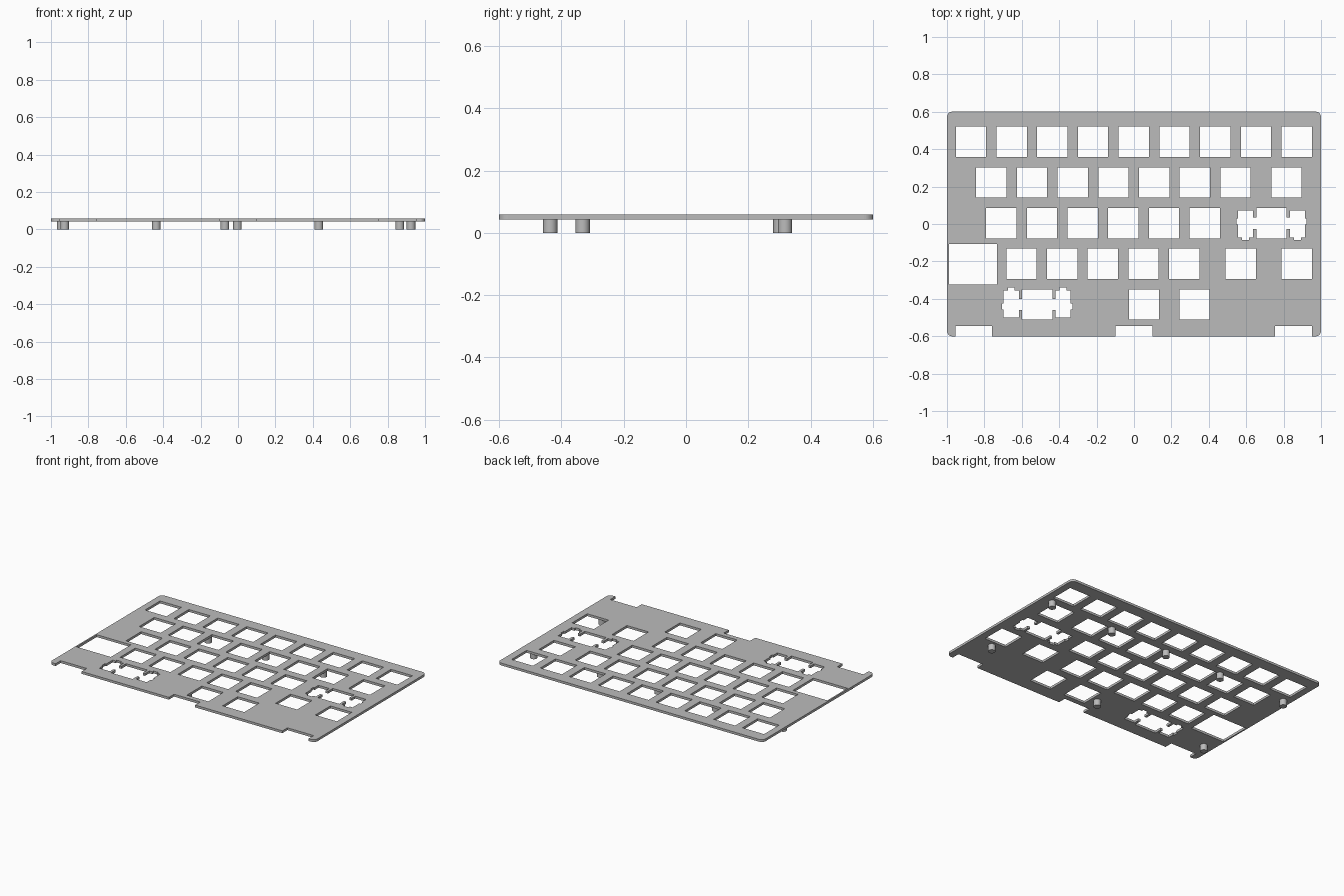
import bpy, bmesh, math

cube = bpy.data.objects.get("Cube")
if cube:
    bpy.data.objects.remove(cube)

PITCH, KEY = 0.2177, 0.162
PLATE_LOW, PLATE_TOP = 0.043, 0.059
ROWS = [0.44 - PITCH * i for i in range(5)]

grey = bpy.data.materials.new("plate grey")
grey.use_nodes = True
COLOUR = (0.5, 0.5, 0.5, 1)
grey.diffuse_color = COLOUR
grey.node_tree.nodes["Principled BSDF"].inputs["Base Color"].default_value = COLOUR


def rect(x0, x1, y0, y1):
    return [(x0, y0), (x1, y0), (x1, y1), (x0, y1)]


def key_hole(x, y):
    h = KEY / 2
    return rect(x - h, x + h, y - h, y + h)


def stabiliser_hole(x, y, flip):
    """Key opening joined by a channel to a notched slot on each side."""
    h, ch = KEY / 2, 0.03
    inner, outer, side = 0.098, 0.179, 0.188
    top, low, tab = 0.068, -0.076, -0.09
    half = [(h, h), (h, ch), (inner, ch), (inner, top), (outer, top),
            (outer, 0.026), (side, 0.026), (side, -0.006), (outer, -0.006),
            (outer, low), (0.157, low), (0.157, tab), (0.12, tab),
            (0.12, low), (inner, low), (inner, -ch), (h, -ch), (h, -h)]
    loop = half + [(-px, py) for px, py in reversed(half)]
    return [(x + px, y + flip * py) for px, py in loop]


def outline():
    """Rounded board edge with three notches along the front."""
    r, pts = 0.03, []
    for cx, cy, start in ((-1, -1, 180), (1, -1, 270), (1, 1, 0), (-1, 1, 90)):
        for i in range(7):
            a = math.radians(start + 15 * i)
            pts.append((cx * (1 - r) + r * math.cos(a),
                        cy * (0.601 - r) + r * math.sin(a)))
        if start == 180:
            for x0, x1 in ((-0.955, -0.758), (-0.1, 0.098), (0.755, 0.953)):
                pts += [(x0, -0.601), (x0, -0.546), (x1, -0.546), (x1, -0.601)]
    return pts


# Openings: (row, first key centre, number of keys)
holes = [rect(-0.99, -0.732, -0.324, -0.107)]
for row, first, count in ((0, -0.872, 9), (1, -0.763, 7), (1, 0.815, 1),
                          (2, -0.71, 6), (3, -0.602, 5), (3, 0.57, 1),
                          (3, 0.87, 1), (4, 0.053, 1), (4, 0.324, 1)):
    holes += [key_hole(first + PITCH * i, ROWS[row]) for i in range(count)]
holes.append(stabiliser_hole(0.735, ROWS[2], 1))
holes.append(stabiliser_hole(-0.518, ROWS[4], -1))

# Plate: filled flat curve with thickness, turned into a mesh
curve = bpy.data.curves.new("plate_profile", 'CURVE')
curve.dimensions = '2D'
curve.fill_mode = 'BOTH'
curve.extrude = (PLATE_TOP - PLATE_LOW) / 2
for loop in [outline()] + holes:
    spline = curve.splines.new('POLY')
    spline.points.add(len(loop) - 1)
    for point, (x, y) in zip(spline.points, loop):
        point.co = (x, y, 0, 1)
    spline.use_cyclic_u = True
temp = bpy.data.objects.new("plate_profile", curve)
bpy.context.collection.objects.link(temp)
mesh = bpy.data.meshes.new_from_object(
    temp.evaluated_get(bpy.context.evaluated_depsgraph_get()))
bpy.data.objects.remove(temp)
bm = bmesh.new()
bm.from_mesh(mesh)
bmesh.ops.remove_doubles(bm, verts=bm.verts, dist=0.0001)
bmesh.ops.recalc_face_normals(bm, faces=bm.faces)
for face in bm.faces:
    face.smooth = False
bm.to_mesh(mesh)
bm.free()
mesh.materials.clear()
mesh.materials.append(grey)
plate = bpy.data.objects.new("switch_plate", mesh)
plate.location.z = (PLATE_TOP + PLATE_LOW) / 2
bpy.context.collection.objects.link(plate)

# Standoff posts under the plate
for i, (x, y) in enumerate(((-0.945, 0.303), (-0.437, 0.303), (-0.003, 0.303),
                            (0.432, 0.303), (0.925, 0.318), (0.865, -0.332),
                            (-0.07, -0.436), (-0.927, -0.436))):
    bpy.ops.mesh.primitive_cylinder_add(vertices=32, radius=0.023, depth=PLATE_LOW,
                                        location=(x, y, PLATE_LOW / 2))
    post = bpy.context.object
    post.name = f"standoff_post_{i + 1}"
    post.data.materials.append(grey)
    bpy.ops.object.shade_smooth_by_angle(angle=math.radians(40))
